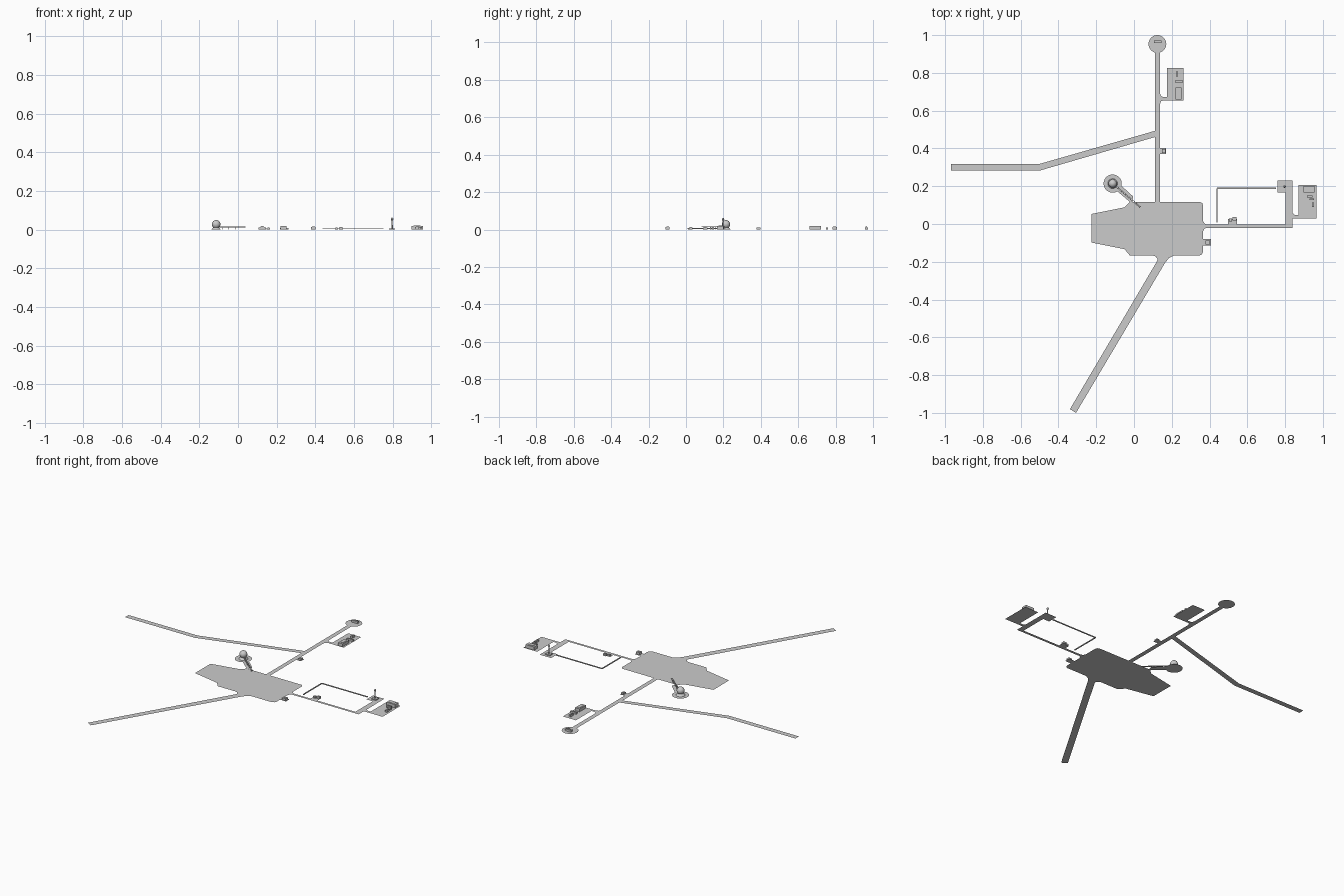
import bpy, bmesh, math
from mathutils import Vector


def flat(name, pts, z=0.0):
    bm = bmesh.new()
    f = bm.faces.new([bm.verts.new((x, y, z)) for x, y in pts])
    f.normal_update()
    if f.normal.z < 0:
        f.normal_flip()
    me = bpy.data.meshes.new(name)
    bm.to_mesh(me)
    bm.free()
    ob = bpy.data.objects.new(name, me)
    bpy.context.collection.objects.link(ob)
    return ob


def rect(name, x0, x1, y0, y1):
    return flat(name, [(x0, y0), (x1, y0), (x1, y1), (x0, y1)])


def box(name, x0, x1, y0, y1, z0, z1):
    bpy.ops.mesh.primitive_cube_add(size=1, location=((x0+x1)/2, (y0+y1)/2, (z0+z1)/2))
    ob = bpy.context.object
    ob.name = name
    ob.scale = (x1-x0, y1-y0, z1-z0)
    return ob


def beam(name, a, b, w, h):
    a, b = Vector(a), Vector(b)
    d = b - a
    bpy.ops.mesh.primitive_cube_add(size=1, location=(a+b)/2)
    ob = bpy.context.object
    ob.name = name
    ob.rotation_euler = d.to_track_quat('X', 'Z').to_euler()
    ob.scale = (d.length, w, h)
    return ob


def cyl(name, x, y, z0, z1, r0, r1=None, n=16):
    bpy.ops.mesh.primitive_cone_add(vertices=n, radius1=r0, radius2=r0 if r1 is None else r1,
                                    depth=z1-z0, location=(x, y, (z0+z1)/2))
    bpy.context.object.name = name
    bpy.ops.object.shade_smooth_by_angle()
    return bpy.context.object


def ball(name, x, y, z, r):
    bpy.ops.mesh.primitive_uv_sphere_add(segments=32, ring_count=16, radius=r, location=(x, y, z))
    bpy.context.object.name = name
    bpy.ops.object.shade_smooth()


def disc(name, x, y, r, n=40):
    flat(name, [(x+r*math.cos(2*math.pi*i/n), y+r*math.sin(2*math.pi*i/n)) for i in range(n)])


# Main apron with flared road mouths
flat("main_apron", [
    (-0.225, 0.053), (-0.05, 0.088), (-0.022, 0.117), (0.35, 0.117), (0.362, 0.11), (0.366, 0.097),
    (0.366, 0.015), (0.374, 0.002), (0.386, -0.003), (0.386, -0.02), (0.374, -0.024), (0.366, -0.038),
    (0.366, -0.145), (0.36, -0.16), (0.345, -0.167), (0.21, -0.167), (0.185, -0.18), (0.163, -0.208),
    (0.123, -0.195), (0.124, -0.185), (0.115, -0.172), (0.1, -0.167), (-0.022, -0.167), (-0.05, -0.133),
    (-0.225, -0.098)])

# Southern road
flat("south_road", [(0.123, -0.195), (0.163, -0.208), (-0.307, -1.0), (-0.339, -0.98)])

# Northern road, turning circle and side yards
rect("north_road", 0.110, 0.138, 0.117, 0.908)
disc("north_turning_circle", 0.124, 0.953, 0.047)
flat("north_yard", [(0.138, 0.637), (0.144, 0.65), (0.156, 0.655), (0.263, 0.655), (0.263, 0.825),
                    (0.174, 0.825), (0.174, 0.673), (0.152, 0.673), (0.143, 0.678), (0.138, 0.69)])
rect("north_hut_pad", 0.138, 0.17, 0.37, 0.403)

# Western road
flat("west_road", [(0.110, 0.493), (-0.50, 0.318), (-0.97, 0.318), (-0.97, 0.284),
                   (-0.495, 0.284), (0.110, 0.460)])

# Eastern road with pads
flat("east_road", [(0.386, -0.02), (0.838, -0.02), (0.838, 0.167), (0.803, 0.167), (0.803, -0.003),
                   (0.386, -0.003)])
rect("mast_pad", 0.76, 0.838, 0.167, 0.23)
flat("east_yard", [(0.838, 0.03), (0.966, 0.03), (0.966, 0.206), (0.872, 0.206), (0.872, 0.048),
                   (0.852, 0.048), (0.838, 0.06)])
rect("east_hut_pad", 0.498, 0.545, -0.003, 0.027)
rect("apron_hut_pad", 0.366, 0.407, -0.114, -0.08)

# Dome station: pad, drum, sphere, access path and raised walkway
disc("dome_pad", -0.113, 0.214, 0.048)
cyl("dome_base", -0.113, 0.214, 0.0, 0.012, 0.026, 0.014, 24)
ball("dome", -0.113, 0.214, 0.028, 0.022)
flat("dome_path", [(-0.088, 0.173), (-0.066, 0.202), (-0.004, 0.145), (-0.012, 0.117), (-0.022, 0.117)])
A, B = Vector((-0.098, 0.202, 0.014)), Vector((0.035, 0.087, 0.014))
side = Vector((0.65, 0.76, 0)) * 0.0035
for s in (-1, 1):
    beam("walkway_rail", A + side*s, B + side*s, 0.0016, 0.003)
for i in range(14):
    p = A.lerp(B, (i + 0.5) / 14)
    beam("walkway_slat", p - side*1.2, p + side*1.2, 0.005, 0.0025)
for i in range(4):
    p = A.lerp(B, (i + 0.5) / 4)
    cyl("walkway_post", p.x, p.y, 0, 0.014, 0.001, n=6)

# Pipeline
pipe = [(0.440, 0.008, 0.005), (0.440, 0.189, 0.005), (0.752, 0.189, 0.005)]
for a, b in zip(pipe, pipe[1:]):
    beam("pipeline", a, b, 0.006, 0.005)

# Mast
box("mast_base", 0.781, 0.813, 0.184, 0.212, 0.0, 0.006)
cyl("mast_shaft", 0.797, 0.198, 0.006, 0.05, 0.004, 0.0028, 12)
cyl("mast_cabin", 0.797, 0.198, 0.048, 0.056, 0.004, 0.007, 12)
cyl("mast_roof", 0.797, 0.198, 0.056, 0.062, 0.007, 0.003, 12)

# Buildings: x0, x1, y0, y1, height
for name, x0, x1, y0, y1, h in [
    ("east_hall", 0.897, 0.956, 0.166, 0.2, 0.020),
    ("east_workshop", 0.916, 0.945, 0.14, 0.15, 0.014),
    ("east_store", 0.93, 0.953, 0.128, 0.136, 0.012),
    ("east_shed", 0.942, 0.953, 0.09, 0.115, 0.012),
    ("north_hall", 0.221, 0.252, 0.66, 0.722, 0.018),
    ("north_store", 0.218, 0.26, 0.748, 0.76, 0.010),
    ("north_workshop", 0.222, 0.233, 0.782, 0.807, 0.013),
    ("circle_building", 0.105, 0.145, 0.957, 0.972, 0.012),
    ("circle_annex", 0.116, 0.135, 0.96, 0.967, 0.016),
    ("north_hut", 0.148, 0.166, 0.376, 0.397, 0.010),
    ("east_hut", 0.502, 0.518, 0.012, 0.03, 0.009),
    ("east_hut_annex", 0.522, 0.543, 0.018, 0.036, 0.011),
    ("apron_hut", 0.378, 0.402, -0.109, -0.088, 0.014),
]:
    box(name, x0, x1, y0, y1, 0.0, h)
    dx, dy = (x1-x0)*0.2, (y1-y0)*0.2
    box(name + "_roof", x0+dx, x1-dx, y0+dy, y1-dy, h, h + 0.002)
